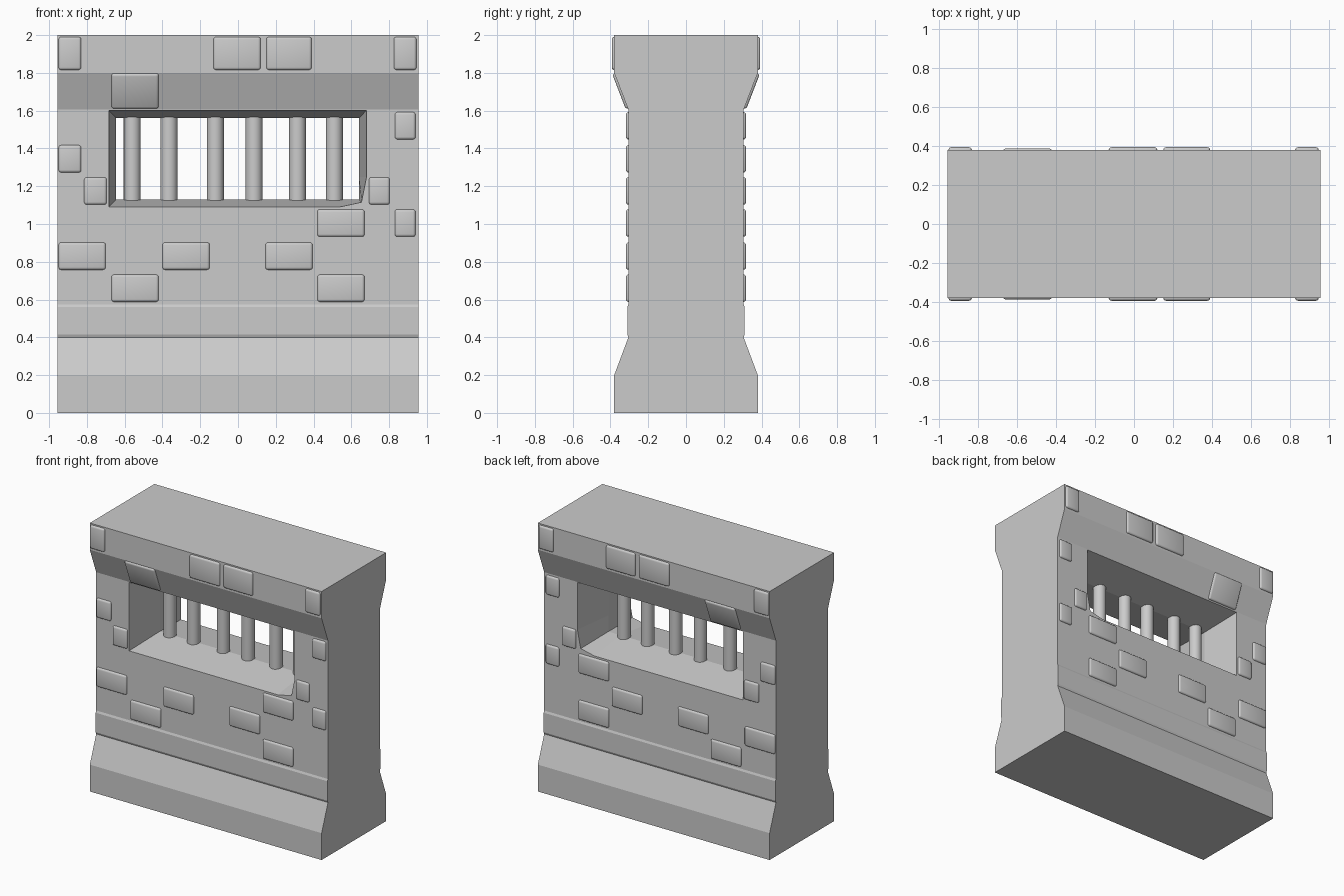
import bpy, bmesh, math
from mathutils import Matrix, Vector

cube = bpy.data.objects.get("Cube")
if cube:
    bpy.data.objects.remove(cube, do_unlink=True)

GREY = (0.6, 0.6, 0.6, 1.0)
stone = bpy.data.materials.new("stone_grey")
stone.use_nodes = True
stone.diffuse_color = GREY
bsdf = stone.node_tree.nodes["Principled BSDF"]
bsdf.inputs["Base Color"].default_value = GREY
bsdf.inputs["Roughness"].default_value = 0.8

HALF_W = 0.955      # half width of the wall
FACE_Y = 0.305      # depth of the plain wall face
LEDGE_Y = 0.38      # depth of the plinth and the cornice


def make_object(name, bm):
    bmesh.ops.recalc_face_normals(bm, faces=bm.faces)
    mesh = bpy.data.meshes.new(name)
    bm.to_mesh(mesh)
    bm.free()
    mesh.materials.append(stone)
    obj = bpy.data.objects.new(name, mesh)
    bpy.context.collection.objects.link(obj)
    return obj


def smooth(obj, angle):
    bpy.ops.object.select_all(action='DESELECT')
    obj.select_set(True)
    bpy.context.view_layer.objects.active = obj
    bpy.ops.object.shade_smooth_by_angle(angle=math.radians(angle))


def loft(rings):
    """Closed solid through equal-length rings of points."""
    bm = bmesh.new()
    loops = [[bm.verts.new(p) for p in ring] for ring in rings]
    for a, b in zip(loops, loops[1:]):
        for i in range(len(a)):
            j = (i + 1) % len(a)
            bm.faces.new((a[i], a[j], b[j], b[i]))
    bm.faces.new(loops[0])
    bm.faces.new(loops[-1])
    return bm


# Wall: side profile with plinth, raised course and cornice
half = [(LEDGE_Y, 0), (LEDGE_Y, 0.2), (FACE_Y, 0.4), (0.311, 0.415), (0.311, 0.56),
        (FACE_Y, 0.575), (FACE_Y, 1.605), (LEDGE_Y, 1.8), (LEDGE_Y, 2)]
profile = half + [(-y, z) for y, z in reversed(half)]
wall = make_object("wall", loft([[(x, y, z) for y, z in profile]
                                 for x in (-HALF_W, HALF_W)]))

# Window opening: narrows from both faces to the middle, one worn corner
outer = [(-0.685, 1.09), (0.54, 1.09), (0.655, 1.115),
         (0.682, 1.25), (0.682, 1.603), (-0.685, 1.603)]
inner = [(-0.645, 1.13), (0.54, 1.13), (0.64, 1.13),
         (0.64, 1.25), (0.64, 1.56), (-0.645, 1.56)]
cutter = make_object("window_cutter", loft(
    [[(x, y, z) for x, z in ring]
     for y, ring in ((-0.315, outer), (0, inner), (0.315, outer))]))
cutter.hide_render = True
cut = wall.modifiers.new("window", 'BOOLEAN')
cut.operation = 'DIFFERENCE'
cut.solver = 'EXACT'
cut.object = cutter
bpy.context.view_layer.objects.active = wall
wall.select_set(True)
bpy.ops.object.modifier_apply(modifier=cut.name)
bpy.data.objects.remove(cutter, do_unlink=True)

# Window bars
bm = bmesh.new()
for x in (-0.56, -0.365, -0.12, 0.085, 0.315, 0.51):
    bmesh.ops.create_cone(bm, cap_ends=True, segments=20, radius1=0.045, radius2=0.045,
                          depth=0.48, matrix=Matrix.Translation((x, 0, 1.345)))
smooth(make_object("window_bars", bm), 40)


# Raised bricks, the same on both faces
def add_brick(bm, x, z, width, height, y, tilt=0.0):
    part = bmesh.new()
    bmesh.ops.create_cube(part, size=1, matrix=Matrix.Diagonal((width, 0.05, height, 1)))
    bmesh.ops.bevel(part, geom=part.edges[:], offset=0.014, segments=3,
                    profile=0.5, affect='EDGES')
    # centre sits inside the wall so that only a thin cushion shows
    turn = Matrix.Rotation(tilt, 4, 'X')
    sink = turn @ Vector((0, 0.012, 0))
    part.transform(Matrix.Translation(Vector((x, -y, z)) + sink) @ turn)
    temp = bpy.data.meshes.new("temp")
    part.to_mesh(temp)
    part.free()
    bm.from_mesh(temp)
    bpy.data.meshes.remove(temp)


WIDE, NARROW, TALL, LOW = 0.25, 0.12, 0.175, 0.145
bm = bmesh.new()
for x, width in ((-0.89, NARROW), (-0.005, WIDE), (0.27, WIDE - 0.01), (0.885, NARROW)):
    add_brick(bm, x, 1.903, width, TALL, LEDGE_Y)
for x, z, width in ((-0.89, 1.345, NARROW), (-0.755, 1.175, NARROW), (0.885, 1.52, 0.11),
                    (0.748, 1.175, 0.11), (0.545, 1.005, WIDE), (0.885, 1.005, 0.11),
                    (-0.825, 0.83, WIDE), (-0.275, 0.83, WIDE), (0.27, 0.83, WIDE),
                    (-0.545, 0.66, WIDE), (0.545, 0.66, WIDE)):
    add_brick(bm, x, z, width, LOW, FACE_Y)
slope = math.atan2(LEDGE_Y - FACE_Y, 0.195)
add_brick(bm, -0.545, 1.705, WIDE, 0.2, (LEDGE_Y + FACE_Y) / 2, slope)
bricks = make_object("bricks", bm)
mirror = bricks.modifiers.new("both_faces", 'MIRROR')
mirror.use_axis = (False, True, False)
smooth(bricks, 50)
